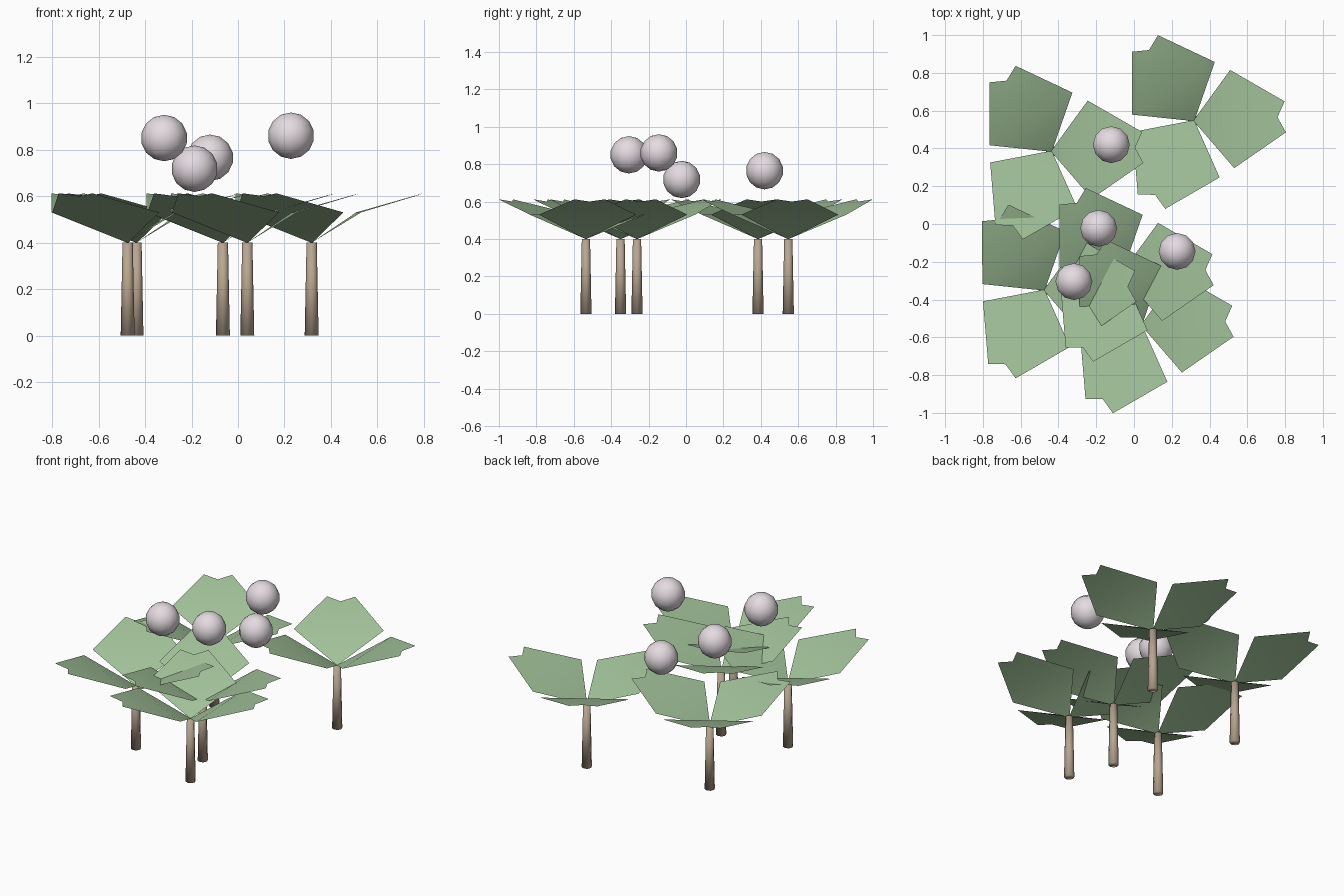
import bpy
import bmesh
import math
from mathutils import Matrix, Vector

if "Cube" in bpy.data.objects:
    bpy.data.objects.remove(bpy.data.objects["Cube"])


def material(name, rgb):
    m = bpy.data.materials.new(name)
    m.diffuse_color = (*rgb, 1)
    m.use_nodes = True
    m.node_tree.nodes["Principled BSDF"].inputs["Base Color"].default_value = m.diffuse_color
    return m


BARK = material("bark", (0.48, 0.38, 0.28))
LEAF = material("leaf_green", (0.36, 0.54, 0.32))
BERRY = material("pale_pink", (0.78, 0.71, 0.75))


def finish(bm, name, mat, location):
    for f in bm.faces:
        f.smooth = True
    mesh = bpy.data.meshes.new(name)
    bm.to_mesh(mesh)
    bm.free()
    mesh.materials.append(mat)
    ob = bpy.data.objects.new(name, mesh)
    ob.location = location
    bpy.context.collection.objects.link(ob)
    return ob


def make_trunk(name, location):
    bm = bmesh.new()
    bmesh.ops.create_cone(bm, cap_ends=True, segments=8, radius1=0.03,
                          radius2=0.022, depth=0.4,
                          matrix=Matrix.Translation((0, 0, 0.2)))
    finish(bm, name, BARK, location)


def make_leaves(name, location):
    # Three notched leaves, each creased across its widest line
    bm = bmesh.new()
    outline = [(0, -0.004, 0.4), (0.203, -0.26, 0.53), (0.484, -0.082, 0.612),
               (0.443, 0, 0.6), (0.484, 0.082, 0.612), (0.203, 0.26, 0.53),
               (0, 0.004, 0.4)]
    for deg in (2.4, 122.4, 242.4):
        turn = Matrix.Rotation(math.radians(deg), 3, 'Z')
        v = [bm.verts.new(turn @ Vector(p)) for p in outline]
        bm.faces.new((v[0], v[1], v[5], v[6]))
        bm.faces.new((v[1], v[2], v[3]))
        bm.faces.new((v[1], v[3], v[5]))
        bm.faces.new((v[3], v[4], v[5]))
    finish(bm, name, LEAF, location)


# Five identical plants
plants = [(0.317, 0.547), (-0.437, 0.385), (-0.475, -0.35),
          (0.04, -0.535), (-0.065, -0.262)]
for i, (x, y) in enumerate(plants, 1):
    make_trunk(f"trunk_{i}", (x, y, 0))
    make_leaves(f"leaves_{i}", (x, y, 0))

# Floating balls
balls = [(-0.12, 0.42, 0.765), (-0.187, -0.023, 0.718),
         (0.228, -0.145, 0.86), (-0.318, -0.305, 0.85)]
for i, pos in enumerate(balls, 1):
    bm = bmesh.new()
    bmesh.ops.create_uvsphere(bm, u_segments=12, v_segments=7, radius=0.1)
    finish(bm, f"ball_{i}", BERRY, pos)
